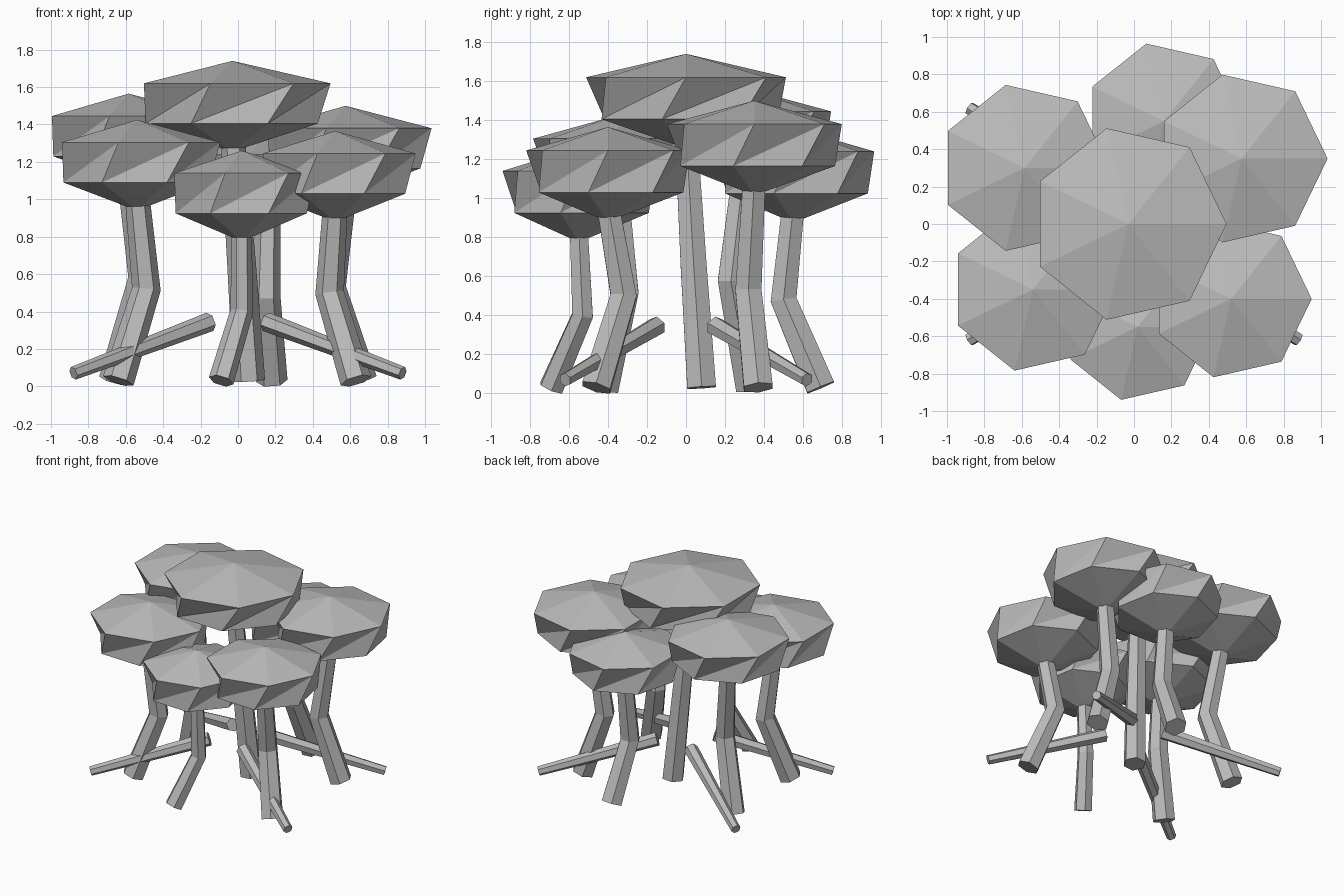
import bpy, bmesh, math
from mathutils import Vector

if "Cube" in bpy.data.objects:
    bpy.data.objects.remove(bpy.data.objects["Cube"], do_unlink=True)

grey = bpy.data.materials.new("plain grey")
grey.use_nodes = True
COLOUR = (0.5, 0.5, 0.5, 1)
grey.diffuse_color = COLOUR
grey.node_tree.nodes["Principled BSDF"].inputs["Base Color"].default_value = COLOUR


def finish(name, bm):
    bmesh.ops.recalc_face_normals(bm, faces=bm.faces)
    mesh = bpy.data.meshes.new(name)
    bm.to_mesh(mesh)
    bm.free()
    mesh.materials.append(grey)
    obj = bpy.data.objects.new(name, mesh)
    bpy.context.collection.objects.link(obj)
    return obj


def canopy(name, x, y, top, radius):
    """Seven-sided faceted crown: tip, wide ring, twisted lower ring, base tip."""
    n = 7
    bm = bmesh.new()

    def ring(r, z, turn):
        return [bm.verts.new((x + r * math.cos(a), y + r * math.sin(a), z))
                for a in (math.tau * i / n + math.radians(turn) for i in range(n))]

    tip = bm.verts.new((x, y, top))
    upper = ring(radius, top - 0.12, 0)
    lower = ring(radius * 0.9, top - 0.335, -15)
    base = bm.verts.new((x, y, top - 0.485))
    for i in range(n):
        j = (i + 1) % n
        bm.faces.new((tip, upper[i], upper[j]))
        bm.faces.new((upper[i], lower[i], upper[j]))
        bm.faces.new((upper[j], lower[i], lower[j]))
        bm.faces.new((base, lower[j], lower[i]))
    return finish(name, bm)


def limb(name, points, radii, sides=6):
    """Faceted tube through the points, with flat end caps."""
    pts = [Vector(p) for p in points]
    bm = bmesh.new()
    rings = []
    for k, p in enumerate(pts):
        axis = (pts[min(k + 1, len(pts) - 1)] - pts[max(k - 1, 0)]).normalized()
        side = axis.cross(Vector((0, 1, 0))).normalized()
        front = axis.cross(side)
        rings.append([bm.verts.new(p + radii[k] * (math.cos(a) * side + math.sin(a) * front))
                      for a in (math.tau * i / sides for i in range(sides))])
    for a, b in zip(rings, rings[1:]):
        for i in range(sides):
            j = (i + 1) % sides
            bm.faces.new((a[i], a[j], b[j], b[i]))
    bm.faces.new(rings[0])
    bm.faces.new(rings[-1])
    return finish(name, bm)


# Trees: name, crown (x, y, top, radius), trunk knee and foot
trees = [
    ("left_back", (0.575, 0.35, 1.50, 0.46), (0.50, 0.32, 0.53), (0.66, 0.37, 0.03)),
    ("left_front", (0.52, -0.40, 1.365, 0.43), (0.49, -0.32, 0.50), (0.63, -0.46, 0.03)),
    ("front", (0.02, -0.55, 1.26, 0.40), (0.02, -0.53, 0.40), (-0.09, -0.69, 0.03)),
    ("right_front", (-0.54, -0.35, 1.425, 0.445), (-0.49, -0.31, 0.52), (-0.64, -0.42, 0.03)),
    ("right_back", (-0.585, 0.30, 1.565, 0.455), (-0.51, 0.23, 0.58), (-0.66, 0.33, 0.03)),
    ("back", (0.16, 0.55, 1.36, 0.425), (0.15, 0.50, 0.48), (0.18, 0.69, 0.03)),
    ("middle", (-0.03, 0.0, 1.74, 0.525), (0.02, 0.04, 0.64), (0.06, 0.08, 0.03)),
]
for name, (x, y, top, radius), knee, foot in trees:
    canopy(name + "_canopy", x, y, top, radius)
    thick = 0.8 if name == "front" else 1.0
    limb(name + "_trunk", [foot, knee, (x, y, top - 0.4)],
         [0.085 * thick, 0.077 * thick, 0.066 * thick])

# Leaning logs, thicker at the raised inner end
for sx, side in ((-1, "right"), (1, "left")):
    for sy, end in ((-1, "front"), (1, "back")):
        limb(f"{side}_{end}_log",
             [(sx * 0.88, sy * 0.62, 0.07), (sx * 0.15, sy * 0.15, 0.345)], [0.036, 0.052])
